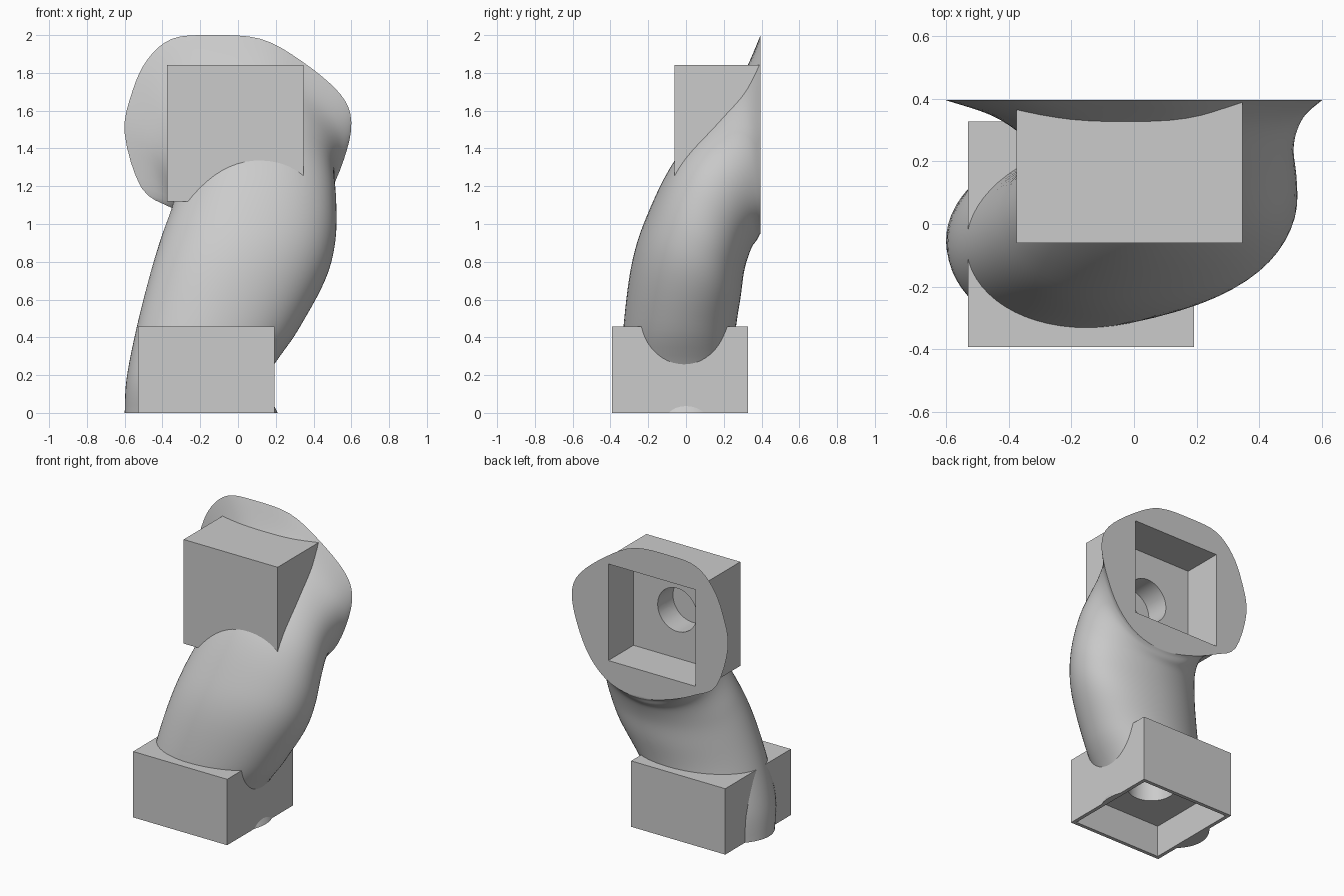
import bpy, bmesh, math
from mathutils import Matrix, Vector

old = bpy.data.objects.get("Cube")
if old:
    bpy.data.objects.remove(old)

grey = bpy.data.materials.new("plain_grey")
grey.use_nodes = True
grey.diffuse_color = (0.6, 0.6, 0.6, 1)
grey.node_tree.nodes["Principled BSDF"].inputs["Base Color"].default_value = (0.6, 0.6, 0.6, 1)


def finish(name, bm):
    bmesh.ops.recalc_face_normals(bm, faces=bm.faces)
    mesh = bpy.data.meshes.new(name)
    bm.to_mesh(mesh)
    bm.free()
    mesh.materials.append(grey)
    obj = bpy.data.objects.new(name, mesh)
    bpy.context.collection.objects.link(obj)
    return obj


def box(name, low, high):
    low, high = Vector(low), Vector(high)
    bm = bmesh.new()
    place = Matrix.Translation((low + high) / 2) @ Matrix.Diagonal((*(high - low), 1))
    bmesh.ops.create_cube(bm, size=1, matrix=place)
    return finish(name, bm)


def bore(name, center, depth, turn):
    bm = bmesh.new()
    place = Matrix.Translation(center) @ Matrix.Rotation(turn, 4, "X")
    bmesh.ops.create_cone(bm, cap_ends=True, segments=48, radius1=0.15,
                          radius2=0.15, depth=depth, matrix=place)
    return finish(name, bm)


def spline(a, b, c, d, t):
    return tuple(0.5 * (2 * q + (r - p) * t + (2 * p - 5 * q + 4 * r - s) * t * t
                        + (3 * q - p - 3 * r + s) * t ** 3)
                 for p, q, r, s in zip(a, b, c, d))


# Irregular outline of the rear flange, as (x, z)
FLANGE = [(.6, 1.54), (.56, 1.34), (.46, 1.13), (.3, .99), (.08, .95), (-.15, 1.0),
          (-.35, 1.085), (-.51, 1.19), (-.6, 1.48), (-.56, 1.7), (-.48, 1.87),
          (-.35, 1.98), (-.15, 2.0), (.12, 1.98), (.34, 1.86), (.54, 1.69)]
# Body sections: front y, front z, back y, back z, min x, max x, flange blend, skew
SECTIONS = [(-.31, 0, .26, 0, -.6, .21, 0, .1),
            (-.34, .18, .26, .18, -.59, .155, 0, .1),
            (-.33, .45, .26, .42, -.54, .315, 0, .1),
            (-.285, .8, .29, .62, -.47, .46, 0, .05),
            (-.2, 1.06, .31, .76, -.41, .515, 0, 0),
            (-.06, 1.335, .345, .87, -.345, .52, .05, -.06),
            (.15, 1.58, .375, .915, -.34, .51, .2, -.1),
            (.3, 1.79, .387, .935, -.44, .54, .6, -.06),
            (.395, 2.0, .395, .945, -.6, .6, 1, 0)]
SIDES, STEPS = 64, 6


def outline():
    n = len(FLANGE)
    sub = SIDES // n
    pts = []
    for i in range(SIDES):
        k = i // sub
        x, z = spline(*(FLANGE[(k + j) % n] for j in (-1, 0, 1, 2)), (i % sub) / sub)
        pts.append((x / 0.6, (1.4725 - z) / 0.5275))
    return pts


def elbow():
    bm = bmesh.new()
    shape = outline()
    last = len(SECTIONS) - 1
    rings = []
    for i in range(last * STEPS + 1):
        k = min(i // STEPS, last - 1)
        near = [SECTIONS[min(max(k + j, 0), last)] for j in (-1, 0, 1, 2)]
        fy, fz, by, bz, x0, x1, w, skew = spline(*near, i / STEPS - k)
        ring = []
        for s, (u, v) in enumerate(shape):
            c, n = math.cos(2 * math.pi * s / SIDES), math.sin(2 * math.pi * s / SIDES)
            # The +x half is a little fuller than an ellipse
            full = c * (1 + 0.12 * n * n) if c > 0 else c
            u = full * (1 - w) + u * w
            v = (n + skew * full) * (1 - w) + v * w
            t = (1 + v) / 2
            ring.append(bm.verts.new(((x0 + x1) / 2 + u * (x1 - x0) / 2,
                                      fy + (by - fy) * t, fz + (bz - fz) * t)))
        rings.append(ring)
    for a, b in zip(rings, rings[1:]):
        for s in range(SIDES):
            n = (s + 1) % SIDES
            bm.faces.new((a[s], a[n], b[n], b[s]))
    bm.faces.new(rings[0])
    bm.faces.new(rings[-1])
    return finish("elbow_body", bm)


# Solid parts
body = elbow()
lower = box("lower_socket", (-.53, -.393, 0), (.192, .327, .457))
upper = box("upper_socket", (-.375, -.06, 1.12), (.346, .393, 1.842))

# Square recesses and round bores
cutters = [box("lower_recess", (-.505, -.368, -.1), (.167, .302, .22)),
           box("upper_recess", (-.35, .118, 1.145), (.32, .5, 1.815)),
           bore("lower_bore", (-.17, -.03, .32), .25, 0),
           bore("upper_bore", (-.015, .05, 1.48), .2, math.pi / 2)]

for part in (body, lower, upper):
    bpy.ops.object.select_all(action="DESELECT")
    part.select_set(True)
    bpy.context.view_layer.objects.active = part
    for cutter in cutters:
        mod = part.modifiers.new(cutter.name, "BOOLEAN")
        mod.operation = "DIFFERENCE"
        mod.solver = "EXACT"
        mod.object = cutter
        bpy.ops.object.modifier_apply(modifier=mod.name)
    bpy.ops.object.shade_smooth_by_angle(angle=math.radians(35))

for cutter in cutters:
    bpy.data.objects.remove(cutter)
